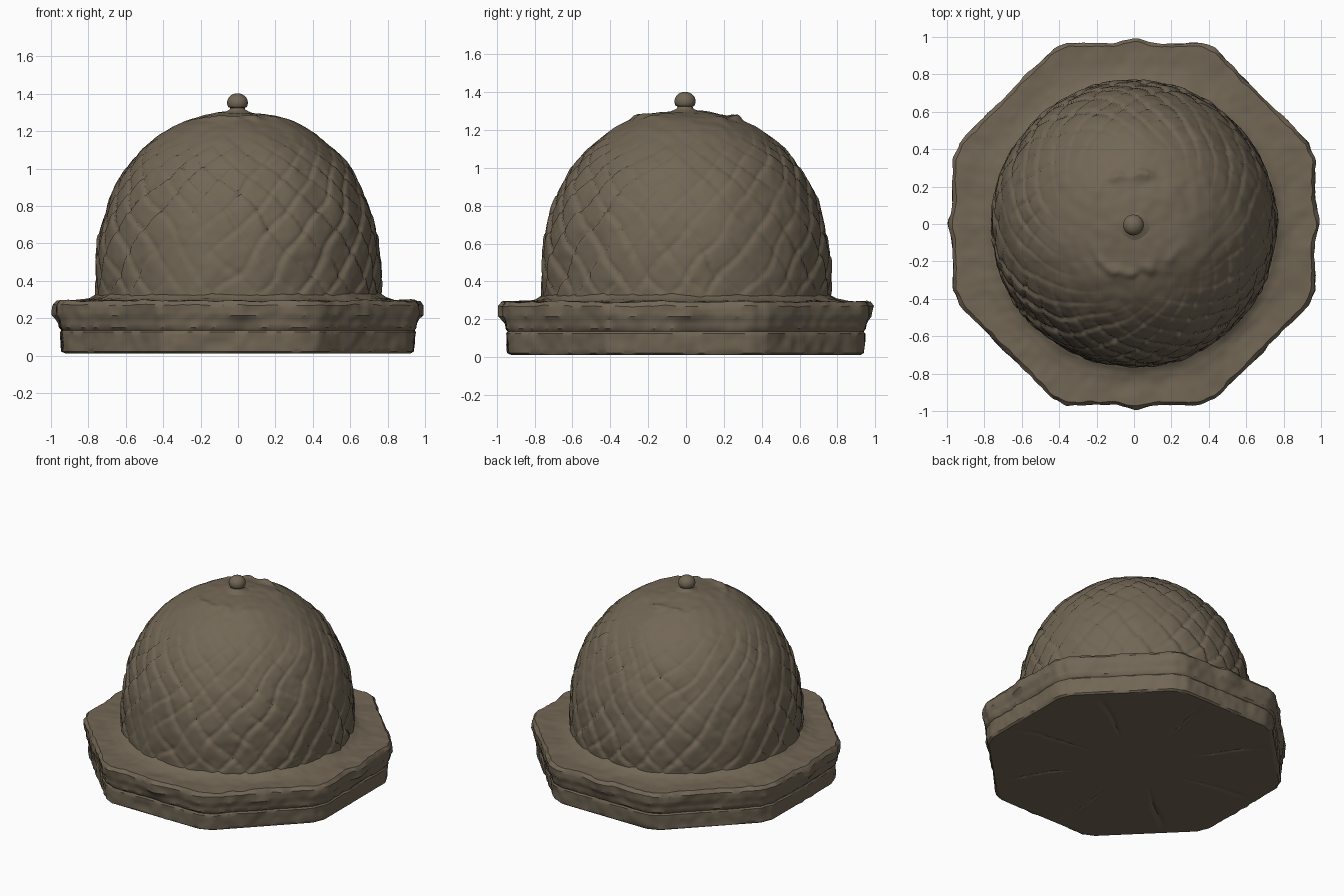
import bpy, bmesh, math
from mathutils import Vector, noise

if "Cube" in bpy.data.objects:
    bpy.data.objects.remove(bpy.data.objects["Cube"])

stone = bpy.data.materials.new("weathered brown stone")
stone.diffuse_color = (0.168, 0.134, 0.091, 1)
stone.use_nodes = True
stone.node_tree.nodes["Principled BSDF"].inputs["Base Color"].default_value = stone.diffuse_color


def clamp(v):
    return max(0.0, min(1.0, v))


def rough(p, scale, seed):
    return noise.noise(Vector(p) * scale + Vector((seed, seed * 2, 7.3)))


def lathe(name, rows, seg, point, cap_start=False, cap_end=False, angle=35):
    """Rings of vertices joined by quads; point(row, theta) gives each position."""
    bm = bmesh.new()
    rings = [[bm.verts.new(point(r, 2 * math.pi * i / seg)) for i in range(seg)] for r in rows]
    for a, b in zip(rings, rings[1:]):
        for i in range(seg):
            j = (i + 1) % seg
            bm.faces.new((a[i], a[j], b[j], b[i]))
    if cap_start:
        bm.faces.new(rings[0][::-1])
    if cap_end:
        bm.faces.new(rings[-1])
    me = bpy.data.meshes.new(name)
    bm.to_mesh(me)
    bm.free()
    me.materials.append(stone)
    ob = bpy.data.objects.new(name, me)
    bpy.context.collection.objects.link(ob)
    bpy.ops.object.select_all(action='DESELECT')
    ob.select_set(True)
    bpy.context.view_layer.objects.active = ob
    bpy.ops.object.shade_smooth_by_angle(angle=math.radians(angle))
    return ob


def resample(pts, step):
    out = []
    for (r0, z0), (r1, z1) in zip(pts, pts[1:]):
        n = max(1, round(math.hypot(r1 - r0, z1 - z0) / step))
        out += [(r0 + (r1 - r0) * k / n, z0 + (z1 - z0) * k / n) for k in range(n)]
    return out + [pts[-1]]


# Octagonal plinth with a projecting, chipped lip
plinth = resample([(0.0005, 0.012), (0.925, 0.012), (0.937, 0.022), (0.945, 0.125), (0.938, 0.135),
                   (0.95, 0.15), (0.955, 0.195), (0.966, 0.215), (0.968, 0.27), (0.95, 0.293),
                   (0.84, 0.293), (0.79, 0.305), (0.755, 0.33), (0.70, 0.33)], 0.02)


def plinth_point(row, th):
    r, z = row
    d = (th + math.pi / 8) % (math.pi / 4) - math.pi / 8
    octagon = 1 / math.cos(d)
    w = clamp((r - 0.76) / 0.12)                   # round inside, octagonal outside
    lip = clamp((z - 0.17) / 0.04) * w
    radius = r * (1 + (octagon - 1) * w)
    radius -= 0.02 * w * max(0, abs(d) - 0.35) / 0.043
    quarter = (th + math.pi / 4) % (math.pi / 2) - math.pi / 4
    radius += 0.024 * lip * math.exp(-(quarter / 0.07) ** 2)
    p = (radius * math.cos(th), radius * math.sin(th), z)
    if z > 0.015:
        radius += w * (0.009 * rough(p, 6, 1) + 0.008 * rough(p, 19, 2))
        z += clamp((z - 0.2) / 0.08) * (0.008 * rough(p, 7, 3) + 0.005 * rough(p, 20, 4))
    else:                                          # shallow cracks radiating under the plinth
        crack = abs(math.sin(4 * th + 0.6 + 0.3 * rough(p, 3, 5)))
        z += 0.008 * math.exp(-(crack / 0.08) ** 2) * clamp((r - 0.3) * 4) * clamp((0.9 - r) * 8)
    return (radius * math.cos(th), radius * math.sin(th), z)


lathe("octagonal_plinth", plinth, 320, plinth_point, cap_start=True)

# Tall dome covered by a diagonal lattice of worn diamond scales
A, B, C, E = 0.762, 0.885, 0.42, 2 / 2.15
COUNT = 24
dome = [(A, 0.28 + 0.14 * k / 12, (0.14 * k / 12 - 0.14) / A) for k in range(12)]
for k in range(111):
    t = math.pi / 2 * (0.0 + 0.9985 * k / 110)
    dome.append((A * math.cos(t) ** E, C + B * math.sin(t) ** E, t))


def dome_point(row, th):
    r, z, t = row
    m = math.log(math.tan(math.pi / 4 + min(t, 1.45) / 2))
    base = Vector((r * math.cos(th), r * math.sin(th), z))
    wob = 0.35 * rough(base, 4, 8)
    u = COUNT / (2 * math.pi) * th
    v = COUNT / (2 * math.pi) * m
    pa, pb = (u + v + wob) % 1, (u - v + wob) % 1
    da, db = min(pa, 1 - pa), min(pb, 1 - pb)
    wear = clamp(0.65 + 1.2 * rough(base, 2.6, 9))
    fade = clamp((1.2 - z) / 0.25) * clamp((z - 0.28) / 0.08) * (0.35 + 0.65 * wear)
    off = fade * (0.010 * (pa - 0.5) + 0.010 * (0.5 - pb)
                  - 0.009 * math.exp(-(da / 0.09) ** 2) - 0.009 * math.exp(-(db / 0.09) ** 2) + 0.004)
    off += 0.010 * rough(base, 5, 11) + 0.004 * rough(base, 16, 12)
    # broken rim of the smooth crown
    crown = math.exp(-((r - 0.27 - 0.03 * rough(base, 4, 14)) / 0.03) ** 2) * clamp((z - 1.0) * 5)
    off += 0.022 * crown * math.sin(th) ** 2 * clamp(0.5 + 1.5 * rough(base, 11, 13))
    n = Vector((math.cos(th) * math.cos(t), math.sin(th) * math.cos(t), math.sin(max(t, 0))))
    return base + n * off


lathe("scaled_dome", dome, 336, dome_point, cap_end=True, angle=50)

# Little ball finial on a short flared neck
finial = [(0.10, 1.29), (0.06, 1.305), (0.042, 1.315), (0.04, 1.325)]
finial += [(0.056 * math.sin(a), 1.352 - 0.05 * math.cos(a))
           for a in (math.radians(d) for d in range(60, 180, 12))]
finial.append((0.001, 1.402))
lathe("ball_finial", finial, 24,
      lambda row, th: (row[0] * math.cos(th) - 0.003, row[0] * math.sin(th) - 0.005, row[1]),
      cap_end=True, angle=60)
